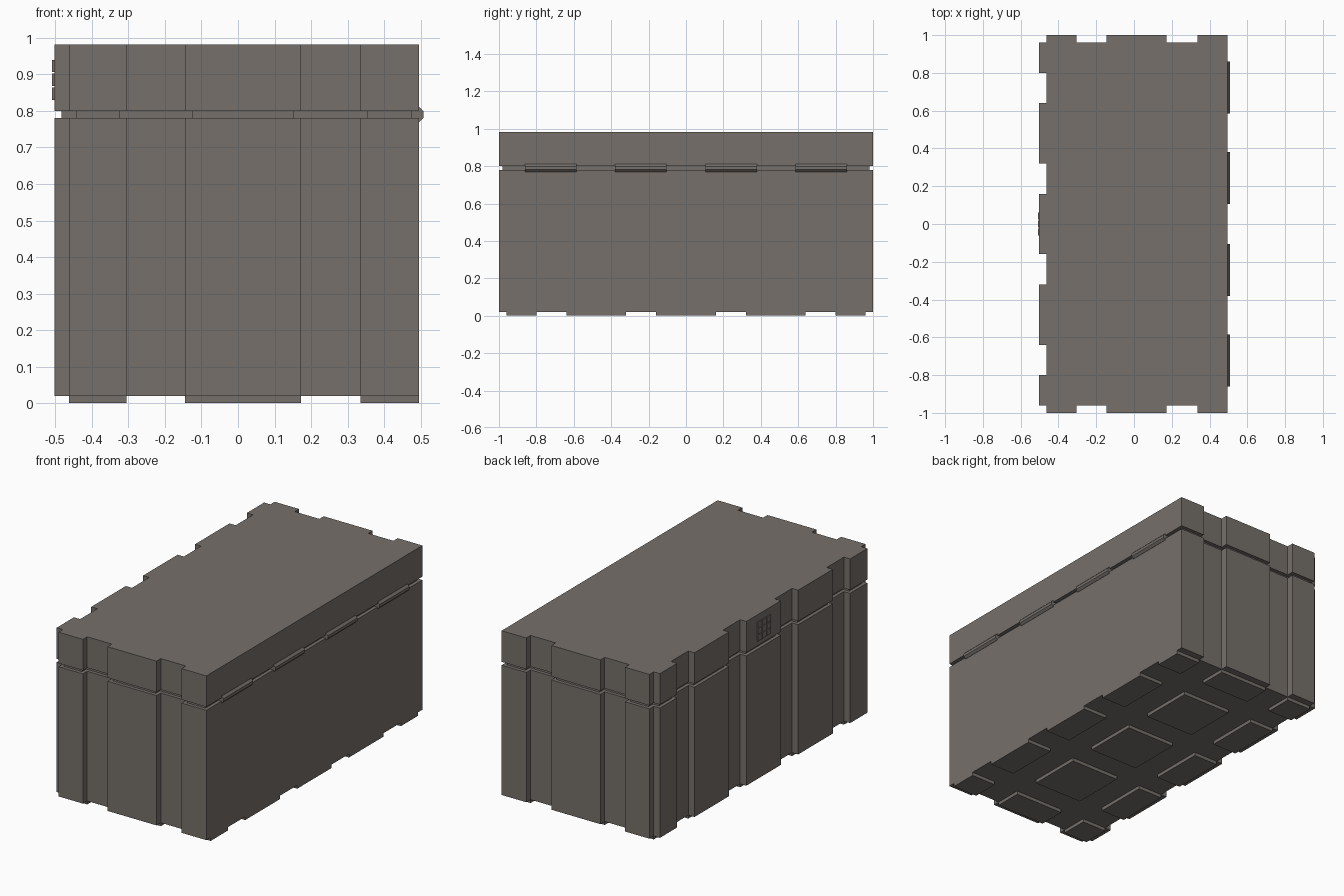
import bpy, bmesh, math
from mathutils import Matrix

if "Cube" in bpy.data.objects:
    bpy.data.objects.remove(bpy.data.objects["Cube"])


def material(name, rgb):
    m = bpy.data.materials.new(name)
    m.diffuse_color = (*rgb, 1)
    m.use_nodes = True
    m.node_tree.nodes["Principled BSDF"].inputs["Base Color"].default_value = m.diffuse_color
    return m


METAL = material("warm grey metal", (0.18, 0.16, 0.144))

# rib extents along the width and the length
RIBS_X = [(-0.463, -0.305), (-0.145, 0.172), (0.335, 0.495)]
RIBS_Y = [(-0.96, -0.80), (-0.64, -0.32), (-0.16, 0.16), (0.32, 0.64), (0.80, 0.96)]
LEFT_IN, LEFT_OUT = -0.463, -0.503


def add_object(name, bm):
    bmesh.ops.recalc_face_normals(bm, faces=bm.faces)
    me = bpy.data.meshes.new(name)
    bm.to_mesh(me)
    bm.free()
    me.materials.append(METAL)
    ob = bpy.data.objects.new(name, me)
    bpy.context.collection.objects.link(ob)
    return ob


def outline(d):
    """Ribbed plan of the crate, inset by d."""
    front = []
    for i, (a, b) in enumerate(RIBS_X):
        front += [(a + d, -0.96 + d), (a + d, -1 + d), (b - d, -1 + d)]
        if i < len(RIBS_X) - 1:
            front.append((b - d, -0.96 + d))
    back = [(x, -y) for x, y in reversed(front)]
    left = []
    for a, b in reversed(RIBS_Y):
        left += [(LEFT_IN + d, b - d), (LEFT_OUT + d, b - d),
                 (LEFT_OUT + d, a + d), (LEFT_IN + d, a + d)]
    return front + back + left[1:-1]


def prism(name, d, z0, z1):
    bm = bmesh.new()
    face = bm.faces.new([bm.verts.new((x, y, z0)) for x, y in outline(d)])
    ext = bmesh.ops.extrude_face_region(bm, geom=[face], use_keep_orig=True)
    top = [v for v in ext["geom"] if isinstance(v, bmesh.types.BMVert)]
    bmesh.ops.translate(bm, verts=top, vec=(0, 0, z1 - z0))
    return add_object(name, bm)


def box(bm, x, y, z):
    c = [(x[0] + x[1]) / 2, (y[0] + y[1]) / 2, (z[0] + z[1]) / 2]
    s = (x[1] - x[0], y[1] - y[0], z[1] - z[0], 1)
    bmesh.ops.create_cube(bm, size=1, matrix=Matrix.Translation(c) @ Matrix.Diagonal(s))


# crate body, recessed seam and lid
prism("crate_body", 0, 0.02, 0.78)
prism("body_rim", 0.02, 0.78, 0.79)
prism("lid_rim", 0.02, 0.79, 0.80)
prism("lid", 0, 0.80, 0.982)

# grid of feet under the body
bm = bmesh.new()
for rx in RIBS_X:
    for ry in RIBS_Y:
        box(bm, rx, ry, (0, 0.02))
add_object("feet", bm)

# hinge barrels along the right side
bm = bmesh.new()
for y in (-0.7225, -0.2425, 0.2425, 0.7225):
    m = (Matrix.Translation((0.488, y, 0.79)) @ Matrix.Rotation(math.pi / 2, 4, 'X')
         @ Matrix.Rotation(math.pi / 8, 4, 'Z'))
    bmesh.ops.create_cone(bm, cap_ends=True, segments=8, radius1=0.022,
                          radius2=0.022, depth=0.275, matrix=m)
add_object("hinges", bm)

# keypad buttons on the middle rib of the lid
bm = bmesh.new()
for row in range(3):
    for col in range(3):
        y, z = -0.043 + 0.043 * col, 0.847 + 0.038 * row
        box(bm, (-0.509, -0.502), (y - 0.019, y + 0.019), (z - 0.017, z + 0.017))
add_object("keypad_buttons", bm)
